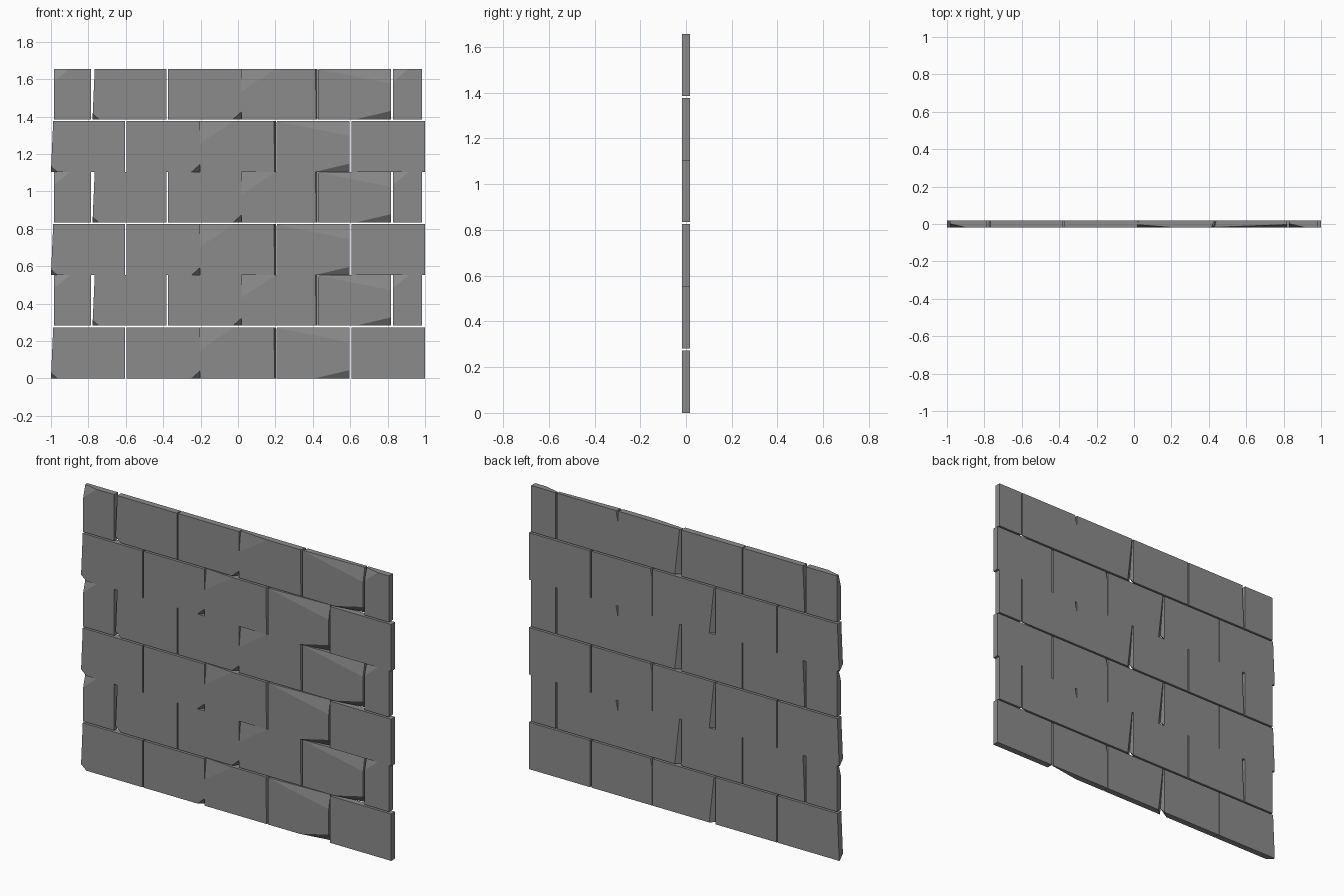
import bpy, bmesh
from mathutils import Vector

if "Cube" in bpy.data.objects:
    bpy.data.objects.remove(bpy.data.objects["Cube"])

T = 0.018        # half thickness
H = 0.273        # course height
PITCH = 0.552    # height of one pair of courses
SHIFT = 0.222    # sideways offset of the upper course

# Dark grey stone
STONE = bpy.data.materials.new("dark_stone")
STONE.diffuse_color = (0.26, 0.26, 0.26, 1)
STONE.use_nodes = True
STONE.node_tree.nodes["Principled BSDF"].inputs["Base Color"].default_value = STONE.diffuse_color

# Chip: corner signs (x, y, z) followed by how far the cut reaches along x, y, z
CHIPS_A = [(-1, -1, 1, 0.012, 10, 0.27), (-1, -1, -1, 0.035, 0.03, 0.03)]
CHIPS_B = [(1, -1, -1, 0.045, 0.035, 0.04)]
CHIPS_C = [(-1, -1, 1, 0.18, 0.014, 0.12),
           (-1, 1, -1, 0.04, 0.035, 0.35), (1, -1, 1, 0.012, 0.03, 0.8)]
CHIPS_D = [(1, -1, -1, 0.19, 0.03, 0.045), (1, -1, 1, 0.4, 0.015, 0.08),
           (-1, 1, 1, 0.012, 0.05, 0.06)]
CHIPS_END = [(-1, -1, 1, 0.085, 0.02, 0.07)]

# Full bricks of the lower course: left, right, chips
LOWER = [(-1.0, -0.603, CHIPS_A), (-0.597, -0.204, CHIPS_B),
         (-0.202, 0.204, CHIPS_C), (0.205, 0.597, CHIPS_D), (0.607, 1.0, [])]
# Upper course: the same bricks shifted, with cut pieces at both ends
UPPER = [(-0.985, -0.786, CHIPS_END)]
UPPER += [(a + SHIFT, b + SHIFT, c) for a, b, c in LOWER[:4]]
UPPER += [(0.828, 0.985, CHIPS_END)]


def brick(name, x0, x1, z0, z1, chips):
    lo, hi = Vector((x0, -T, z0)), Vector((x1, T, z1))
    bm = bmesh.new()
    bmesh.ops.create_cube(bm, size=1)
    for v in bm.verts:
        v.co = Vector([lo[i] + (v.co[i] + 0.5) * (hi[i] - lo[i]) for i in range(3)])
    # Slice off each chipped corner and cap the cut
    for chip in chips:
        sign, reach = chip[:3], chip[3:]
        corner = Vector([hi[i] if sign[i] > 0 else lo[i] for i in range(3)])
        normal = Vector([sign[i] / reach[i] for i in range(3)]).normalized()
        point = corner - Vector((sign[0] * reach[0], 0, 0))
        bmesh.ops.bisect_plane(bm, geom=bm.verts[:] + bm.edges[:] + bm.faces[:],
                               dist=1e-6, plane_co=point, plane_no=normal,
                               clear_outer=True)
        bmesh.ops.holes_fill(bm, edges=[e for e in bm.edges if e.is_boundary], sides=0)
    bmesh.ops.recalc_face_normals(bm, faces=bm.faces[:])
    mesh = bpy.data.meshes.new(name)
    bm.to_mesh(mesh)
    bm.free()
    mesh.materials.append(STONE)
    bpy.context.collection.objects.link(bpy.data.objects.new(name, mesh))


# Three repeats of the lower and upper courses
for k in range(3):
    base = k * PITCH
    for i, (a, b, chips) in enumerate(LOWER):
        brick(f"lower_brick_{k}_{i}", a, b, base, base + H, chips)
    for i, (a, b, chips) in enumerate(UPPER):
        brick(f"upper_brick_{k}_{i}", a, b, base + PITCH - H + 0.003, base + PITCH, chips)
